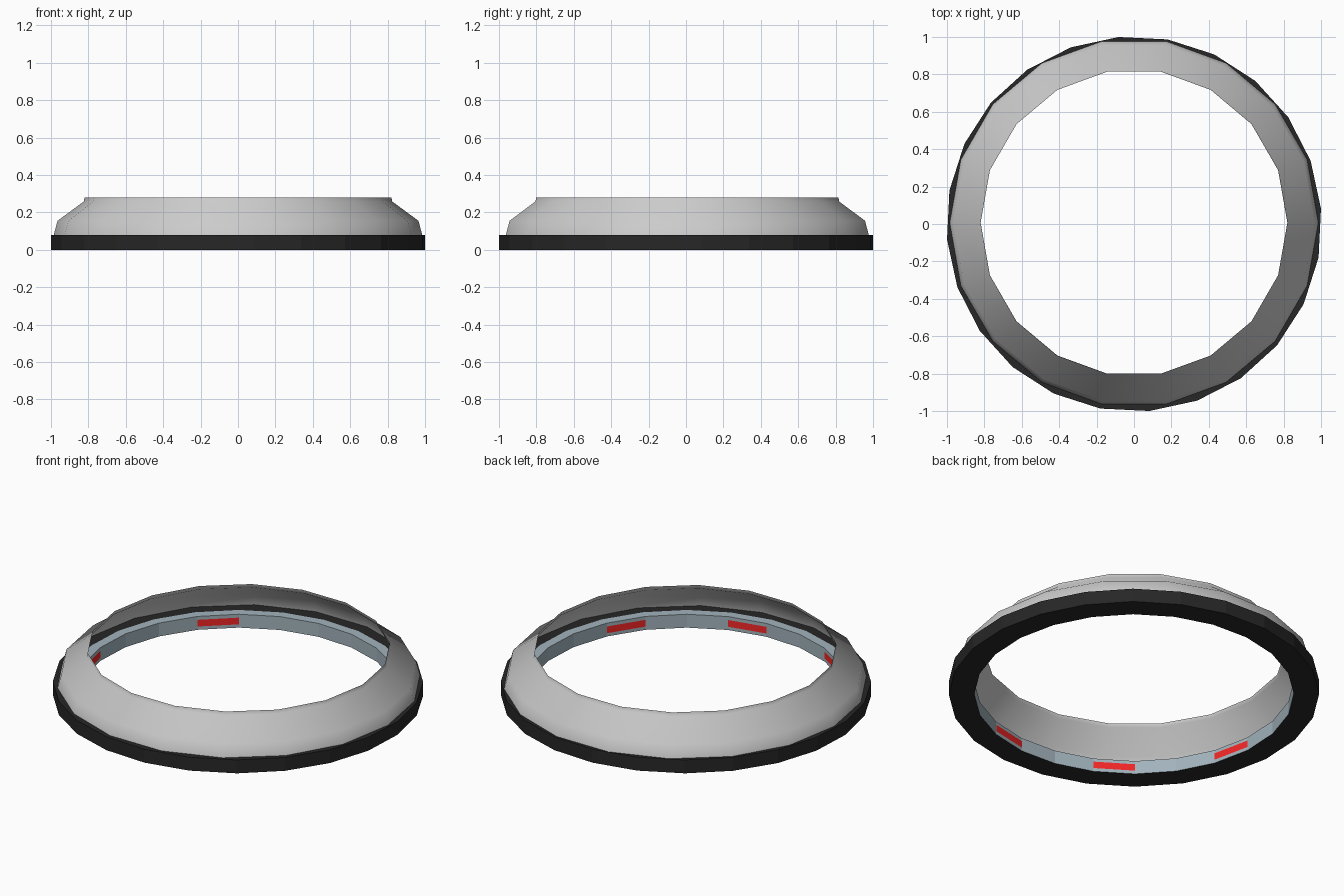
import bpy, bmesh, math

if "Cube" in bpy.data.objects:
    bpy.data.objects.remove(bpy.data.objects["Cube"])


def material(name, rgb):
    m = bpy.data.materials.new(name)
    m.diffuse_color = (*rgb, 1)
    m.use_nodes = True
    m.node_tree.nodes["Principled BSDF"].inputs["Base Color"].default_value = m.diffuse_color
    return m


def lathe(name, profile, sides, start=0.0, y=0.0, mat=None, smooth=False, facets=None):
    """Sweep an open (radius, z) profile around z; facets picks only some sides."""
    bm = bmesh.new()
    rings = []
    for i in range(sides):
        a = math.radians(start) + 2 * math.pi * i / sides
        rings.append([bm.verts.new((r * math.cos(a), r * math.sin(a) + y, z)) for r, z in profile])
    for i in (range(sides) if facets is None else facets):
        a, b = rings[i % sides], rings[(i + 1) % sides]
        for j in range(len(profile) - 1):
            bm.faces.new((a[j], b[j], b[j + 1], a[j + 1]))
    bmesh.ops.delete(bm, geom=[v for v in bm.verts if not v.link_faces], context='VERTS')
    me = bpy.data.meshes.new(name)
    bm.to_mesh(me)
    bm.free()
    ob = bpy.data.objects.new(name, me)
    bpy.context.collection.objects.link(ob)
    if mat:
        me.materials.append(mat)
    if smooth:
        bpy.ops.object.select_all(action='DESELECT')
        ob.select_set(True)
        bpy.context.view_layer.objects.active = ob
        bpy.ops.object.shade_smooth_by_angle(angle=math.radians(50))
    return ob


black = material("black", (0.02, 0.02, 0.02))
blue_grey = material("blue_grey", (0.36, 0.45, 0.5))
red = material("red", (0.9, 0.02, 0.02))

# Domed cover: 18-sided shell with a short upright lip at the opening
lathe("cover_shell", [(0.985, 0.08), (0.965, 0.155), (0.825, 0.258), (0.82, 0.28)],
      18, y=0.007, smooth=True)

# Base ring: 24 flat sides
lathe("base_ring", [(0.865, 0), (1.003, 0), (1.003, 0.08), (0.92, 0.08)], 24, start=4.7, mat=black)

# Inner lining with a narrow top ledge
lathe("inner_lining", [(0.92, 0.08), (0.865, 0.08), (0.865, 0)], 24, start=4.7, mat=blue_grey)

# Red marks on some facets of the lining
lathe("red_marks", [(0.864, 0.06), (0.864, 0.02)], 24, start=4.7, mat=red,
      facets=[8, 12, 15, 18, 21])
